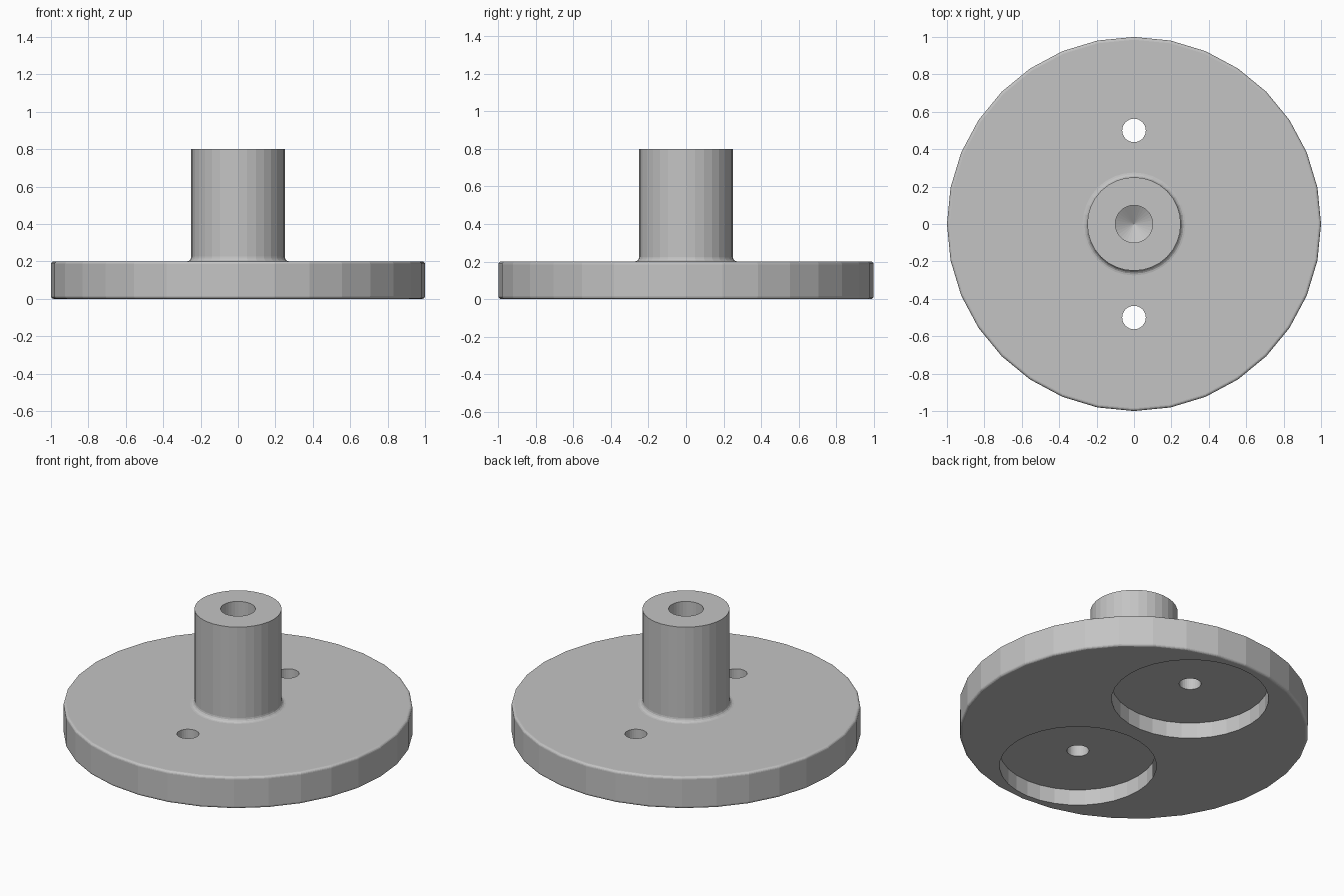
import bpy, bmesh, math
from mathutils import Matrix

cube = bpy.data.objects.get("Cube")
if cube:
    bpy.data.objects.remove(cube, do_unlink=True)

SIDES = 32
PLATE_R, PLATE_H = 1.0, 0.2
POST_R, TOP = 0.25, 0.8
ROUND = 0.015

grey = bpy.data.materials.new("plain grey")
grey.use_nodes = True
colour = (0.55, 0.55, 0.55, 1)
grey.diffuse_color = colour
grey.node_tree.nodes["Principled BSDF"].inputs["Base Color"].default_value = colour


def make_object(name, bm):
    mesh = bpy.data.meshes.new(name)
    bmesh.ops.recalc_face_normals(bm, faces=bm.faces)
    bm.to_mesh(mesh)
    bm.free()
    mesh.materials.append(grey)
    obj = bpy.data.objects.new(name, mesh)
    bpy.context.collection.objects.link(obj)
    return obj


def lathe(name, profile):
    """Turn a profile of (radius, height) points around the z axis."""
    bm = bmesh.new()
    verts = [bm.verts.new((r, 0, z)) for r, z in profile]
    edges = [bm.edges.new(pair) for pair in zip(verts, verts[1:])]
    bmesh.ops.spin(bm, geom=verts + edges, cent=(0, 0, 0), axis=(0, 0, 1),
                   angle=math.tau, steps=SIDES, use_duplicate=False)
    bmesh.ops.remove_doubles(bm, verts=bm.verts, dist=0.0001)
    return make_object(name, bm)


def arc(cx, cz, radius, start, end, steps=4):
    angles = [math.radians(start + (end - start) * i / steps) for i in range(steps + 1)]
    return [(cx + radius * math.cos(a), cz + radius * math.sin(a)) for a in angles]


# Round plate with a fused post: rounded rim, fillet at the post, blind drilled bore
rim = PLATE_R - ROUND
fillet = 0.025
profile = [(0, 0)]
profile += arc(rim, ROUND, ROUND, -90, 0)
profile += arc(rim, PLATE_H - ROUND, ROUND, 0, 90)
profile += arc(POST_R + fillet, PLATE_H + fillet, fillet, 270, 180)
profile += [(POST_R, TOP), (0.1, TOP), (0.1, 0.3), (0, 0.24)]
hub = lathe("flanged_post", profile)


# Cutters for the round pockets underneath and the small through holes
def cut(name, radius, y, low, high):
    bm = bmesh.new()
    bmesh.ops.create_cone(bm, cap_ends=True, segments=SIDES, radius1=radius,
                          radius2=radius, depth=high - low,
                          matrix=Matrix.Translation((0, y, (low + high) / 2)))
    cutter = make_object(name, bm)
    cutter.hide_render = True
    cutter.hide_set(True)
    mod = hub.modifiers.new(name, 'BOOLEAN')
    mod.operation = 'DIFFERENCE'
    mod.solver = 'EXACT'
    mod.object = cutter
    return cutter


cutters = []
for side, y in (("front", -0.5), ("back", 0.5)):
    cutters.append(cut(side + "_pocket_cutter", 0.45, y, -0.1, 0.1))
    cutters.append(cut(side + "_hole_cutter", 0.063, y, 0.05, 0.3))

# Apply the cuts and drop the helpers
bpy.context.view_layer.objects.active = hub
hub.select_set(True)
for mod in list(hub.modifiers):
    bpy.ops.object.modifier_apply(modifier=mod.name)
for cutter in cutters:
    bpy.data.objects.remove(cutter, do_unlink=True)
